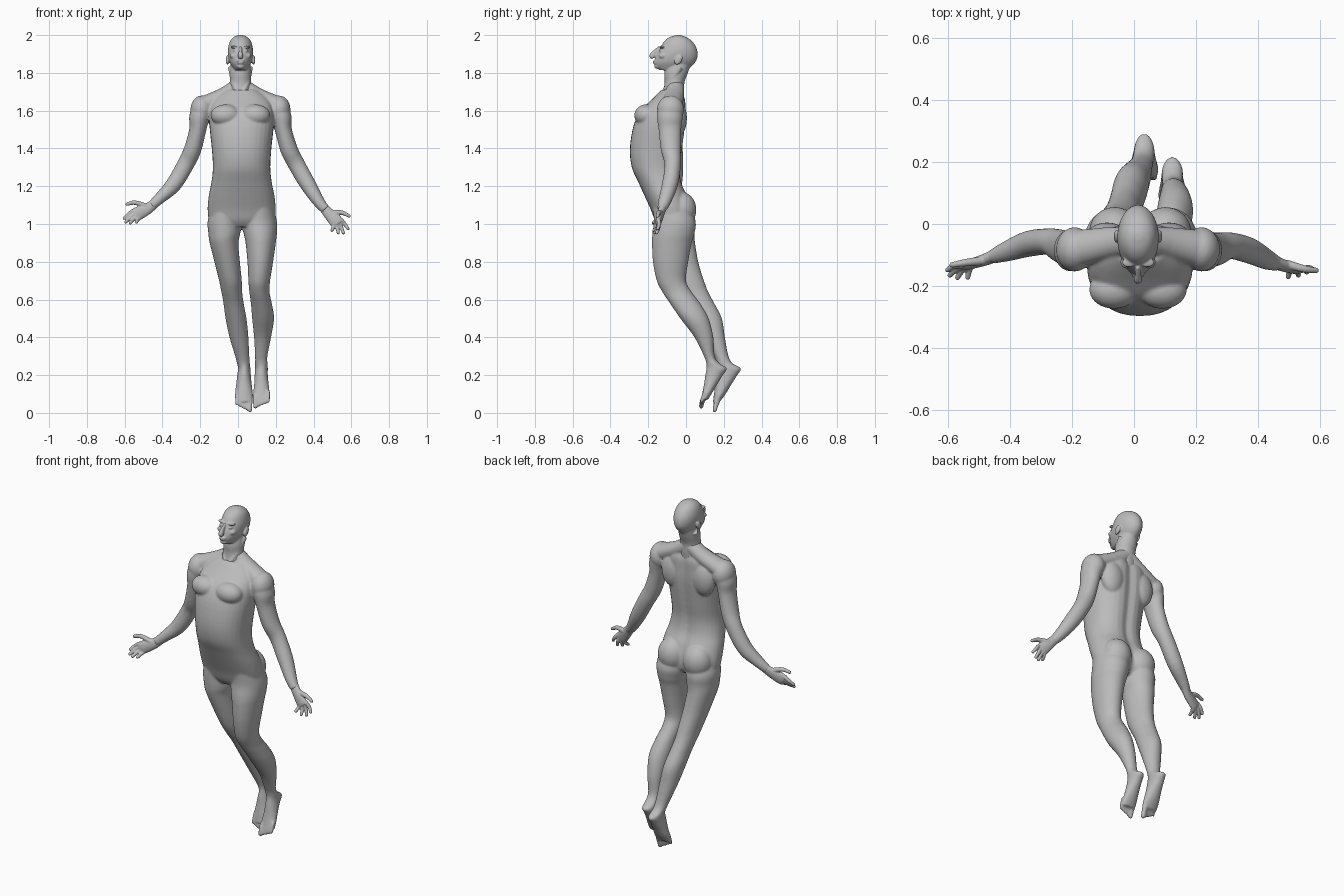
import bpy, bmesh, math
from mathutils import Vector, Matrix

CX = 0.013  # body midline

skin = bpy.data.materials.new("plain_grey")
skin.diffuse_color = (0.5, 0.5, 0.5, 1)


def spline(rows, steps=4):
    """Catmull-Rom interpolation of rows of numbers."""
    out = []
    for i in range(len(rows) - 1):
        a, b, c, d = rows[max(i - 1, 0)], rows[i], rows[i + 1], rows[min(i + 2, len(rows) - 1)]
        for s in range(steps):
            t = s / steps
            out.append([0.5 * (2 * q + (r - p) * t + (2 * p - 5 * q + 4 * r - u) * t * t
                               + (3 * q - p - 3 * r + u) * t ** 3)
                        for p, q, r, u in zip(a, b, c, d)])
    return out + [list(rows[-1])]


def tube(bm, rows, level=False, power=2.0, groove=0.0, n=32):
    """Loft of rows (x, y, z, radius across, radius in depth); level keeps rings flat."""
    rows = spline(rows)
    rings = []
    for i, (x, y, z, ra, rb) in enumerate(rows):
        t = Vector((0, 0, 1))
        if not level:
            t = (Vector(rows[min(i + 1, len(rows) - 1)][:3]) - Vector(rows[max(i - 1, 0)][:3])).normalized()
        a = Vector((0, 1, 0)).cross(t).normalized()
        b = t.cross(a)
        ring = []
        for k in range(n):
            w = 2 * math.pi * k / n
            c, s = math.cos(w), math.sin(w)
            u = math.copysign(abs(c) ** (2 / power), c) * ra
            v = math.copysign(abs(s) ** (2 / power), s) * rb
            if s > 0:
                v -= groove * math.exp(-(u / 0.03) ** 2)
            ring.append(bm.verts.new(Vector((x, y, z)) + a * u + b * v))
        rings.append(ring)
    for p, q in zip(rings, rings[1:]):
        for k in range(n):
            bm.faces.new((p[k], p[(k + 1) % n], q[(k + 1) % n], q[k]))
    bm.faces.new(rings[0][::-1])
    bm.faces.new(rings[-1])


def slices(bm, rows, **kw):
    """Loft of flat slices given as (z, x min, x max, y front, y back)."""
    tube(bm, [((a + b) / 2, (f + k) / 2, z, (b - a) / 2, (k - f) / 2) for z, a, b, f, k in rows],
         level=True, **kw)


def ball(bm, centre, radii, tilt=0.0):
    m = Matrix.Translation(centre) @ Matrix.Rotation(tilt, 4, 'X') @ Matrix.Diagonal((*radii, 1))
    bmesh.ops.create_uvsphere(bm, u_segments=24, v_segments=16, radius=1, matrix=m)


def digit(bm, points, r0, r1):
    """Finger or toe with a rounded tip."""
    k = len(points) - 1
    tube(bm, [(*p, r0 + (r1 - r0) * i / k, r0 + (r1 - r0) * i / k) for i, p in enumerate(points)], n=12)
    ball(bm, points[-1], (r1, r1, r1))


def fuse(name, bm, voxel, smooth):
    """Merge overlapping parts into one smooth skin."""
    bmesh.ops.recalc_face_normals(bm, faces=bm.faces)
    me = bpy.data.meshes.new(name)
    bm.to_mesh(me)
    bm.free()
    me.materials.append(skin)
    ob = bpy.data.objects.new(name, me)
    bpy.context.collection.objects.link(ob)
    r = ob.modifiers.new("skin", 'REMESH')
    r.mode = 'VOXEL'
    r.voxel_size = voxel
    r.use_smooth_shade = True
    s = ob.modifiers.new("soften", 'SMOOTH')
    s.factor = 0.5
    s.iterations = smooth


# ---- torso: (z, half width, front, back)
body = bmesh.new()
torso = [(1.71, .085, -.13, -.02), (1.66, .145, -.18, .0), (1.60, .168, -.24, .002), (1.52, .17, -.278, .0),
         (1.40, .158, -.297, -.015), (1.30, .152, -.287, -.028), (1.22, .16, -.252, -.02),
         (1.15, .174, -.22, .01), (1.08, .18, -.188, .028), (1.02, .172, -.165, .025), (.985, .14, -.14, .0)]
slices(body, [(z, CX + .006 - w, CX + .006 + w, f, k) for z, w, f, k in torso], power=2.25, groove=.016)
for s in (-1, 1):
    ball(body, (CX + s * .078, -.212, 1.575), (.08, .062, .058))            # chest muscle
    ball(body, (CX + s * .1, -.045, 1.56), (.07, .05, .1))                  # shoulder blade
    ball(body, (CX + .007 + s * .082, -.025, 1.075), (.083, .08, .095))     # buttock
    tube(body, [(CX, -.055, 1.735, .045, .045), (CX + s * .09, -.06, 1.68, .042, .05),
                (CX + s * .2, -.08, 1.625, .05, .06)])                      # trapezius
    ball(body, (CX + s * .205, -.082, 1.605), (.06, .072, .075))            # deltoid

# ---- legs and feet: (z, x min, x max, front, back)
rear_leg = [(1.12, -.13, 0, -.17, 0), (1.02, -.16, .015, -.165, .045), (.95, -.157, .012, -.16, .045),
            (.9, -.15, .002, -.15, .048), (.8, -.125, .01, -.115, .065), (.7, -.1, .02, -.075, .095),
            (.64, -.088, .022, -.04, .118), (.58, -.077, .03, 0, .15), (.5, -.066, .045, .045, .19),
            (.4, -.045, .055, .1, .206), (.3, -.015, .06, .15, .225), (.26, -.005, .063, .165, .25),
            (.235, .0, .066, .165, .292), (.2, -.004, .068, .16, .272), (.15, -.01, .073, .155, .24),
            (.1, -.016, .079, .148, .21), (.06, -.014, .078, .143, .18)]
front_leg = [(1.12, .04, .18, -.18, 0), (1.02, .02, .205, -.17, .05), (.95, .03, .206, -.178, .045),
             (.9, .04, .2, -.18, .03), (.8, .05, .186, -.175, .012), (.7, .055, .17, -.155, .0),
             (.64, .06, .167, -.125, .03), (.58, .068, .179, -.085, .075), (.5, .075, .191, -.03, .12),
             (.4, .085, .175, .045, .145), (.3, .09, .156, .095, .152), (.26, .09, .157, .108, .18),
             (.235, .09, .158, .108, .217), (.2, .088, .158, .102, .195), (.15, .085, .163, .095, .165),
             (.1, .08, .169, .085, .135), (.07, .081, .168, .078, .116)]
for leg in (rear_leg, front_leg):
    slices(body, leg)
for big, little in (((.063, .152, .015), (-.007, .152, .047)), ((.092, .08, .035), (.161, .083, .06))):
    for i in range(5):
        tip = Vector(big).lerp(Vector(little), i / 4)
        r = (.015, .011, .0105, .01, .0095)[i]
        digit(body, [tip + Vector((0, .018, .055)), tip + Vector((0, .006, .025)), tip], r, r * .85)

# ---- arms: (x, y, z, radius across, radius in depth)
radii = [(.055, .062), (.055, .068), (.045, .06), (.046, .053), (.045, .043), (.042, .042), (.031, .033), (.025, .022)]
left = [(-.17, -.08, 1.62), (-.203, -.085, 1.57), (-.213, -.083, 1.5), (-.24, -.07, 1.395), (-.275, -.057, 1.32),
        (-.34, -.064, 1.21), (-.41, -.088, 1.14), (-.46, -.107, 1.095)]
right = [(.19, -.08, 1.62), (.228, -.085, 1.57), (.24, -.085, 1.5), (.27, -.08, 1.395), (.31, -.07, 1.315),
         (.37, -.085, 1.21), (.43, -.115, 1.115), (.465, -.13, 1.075)]
for path in (left, right):
    tube(body, [p + r for p, r in zip(path, radii)])
fuse("body", body, .006, 6)


# ---- hands
def hand(name, palm, index_base, little_base, tips, thumb):
    bm = bmesh.new()
    sizes = [(.025, .021), (.03, .019), (.036, .016), (.032, .013)]
    tube(bm, [p + r for p, r in zip(palm, sizes)])
    for i, tip in enumerate(tips):
        base = Vector(index_base).lerp(Vector(little_base), i / 3)
        mid = base.lerp(Vector(tip), .55) + Vector((0, .006, .003))
        digit(bm, [base, mid, Vector(tip)], .0115, .0085)
    digit(bm, [Vector(p) for p in thumb], .015, .009)
    fuse(name, bm, .0032, 3)


hand("left_hand", [(-.44, -.098, 1.11), (-.48, -.115, 1.08), (-.53, -.13, 1.055), (-.547, -.135, 1.046)],
     (-.555, -.133, 1.07), (-.527, -.137, 1.026),
     [(-.602, -.148, 1.03), (-.594, -.165, 1.01), (-.57, -.173, 1.006), (-.537, -.172, 1.01)],
     [(-.485, -.118, 1.093), (-.545, -.125, 1.113), (-.587, -.132, 1.105)])
hand("right_hand", [(.45, -.122, 1.092), (.485, -.135, 1.05), (.518, -.145, 1.015), (.53, -.148, 1.0)],
     (.546, -.146, 1.022), (.508, -.148, .988),
     [(.582, -.15, .975), (.558, -.155, .953), (.531, -.165, .953), (.498, -.17, .966)],
     [(.493, -.13, 1.06), (.55, -.145, 1.06), (.588, -.15, 1.042)])

# ---- head and neck: (z, half width, front, back)
head = bmesh.new()
skull = [(2.0, .012, -.052, -.028), (1.99, .036, -.085, .0), (1.97, .054, -.113, .03), (1.94, .064, -.133, .052),
         (1.91, .067, -.15, .061), (1.88, .064, -.163, .06), (1.855, .057, -.167, .048),
         (1.835, .046, -.162, .03), (1.815, .035, -.142, .01)]
slices(head, [(z, CX - w, CX + w, f, k) for z, w, f, k in skull])
neck = [(1.86, .05, -.1, .03), (1.80, .056, -.115, .01), (1.75, .057, -.113, -.008),
        (1.70, .068, -.122, -.01), (1.65, .085, -.14, -.015)]
slices(head, [(z, CX - w, CX + w, f, k) for z, w, f, k in neck])
tube(head, [(CX, -.137, 1.935, .007, .01), (CX, -.162, 1.91, .009, .014), (CX, -.178, 1.89, .014, .016),
            (CX, -.172, 1.879, .012, .01)])                                  # nose
ball(head, (CX, -.163, 1.862), (.022, .013, .006))                           # upper lip
ball(head, (CX, -.163, 1.852), (.019, .012, .006))                           # lower lip
ball(head, (CX, -.152, 1.834), (.02, .016, .012))                            # chin
for s in (-1, 1):
    ball(head, (CX + s * .029, -.124, 1.937), (.024, .016, .007))            # brow
    ball(head, (CX + s * .028, -.131, 1.918), (.013, .012, .008))            # eye
    ball(head, (CX + s * .037, -.122, 1.89), (.02, .022, .016))              # cheek
    ball(head, (CX + s * .069, -.04, 1.868), (.009, .018, .028), -.6)        # ear
    tube(head, [(CX + s * .05, -.03, 1.83, .016, .016), (CX + s * .035, -.085, 1.75, .014, .014),
                (CX + s * .012, -.125, 1.69, .01, .01)])                     # neck muscle
fuse("head", head, .004, 3)
